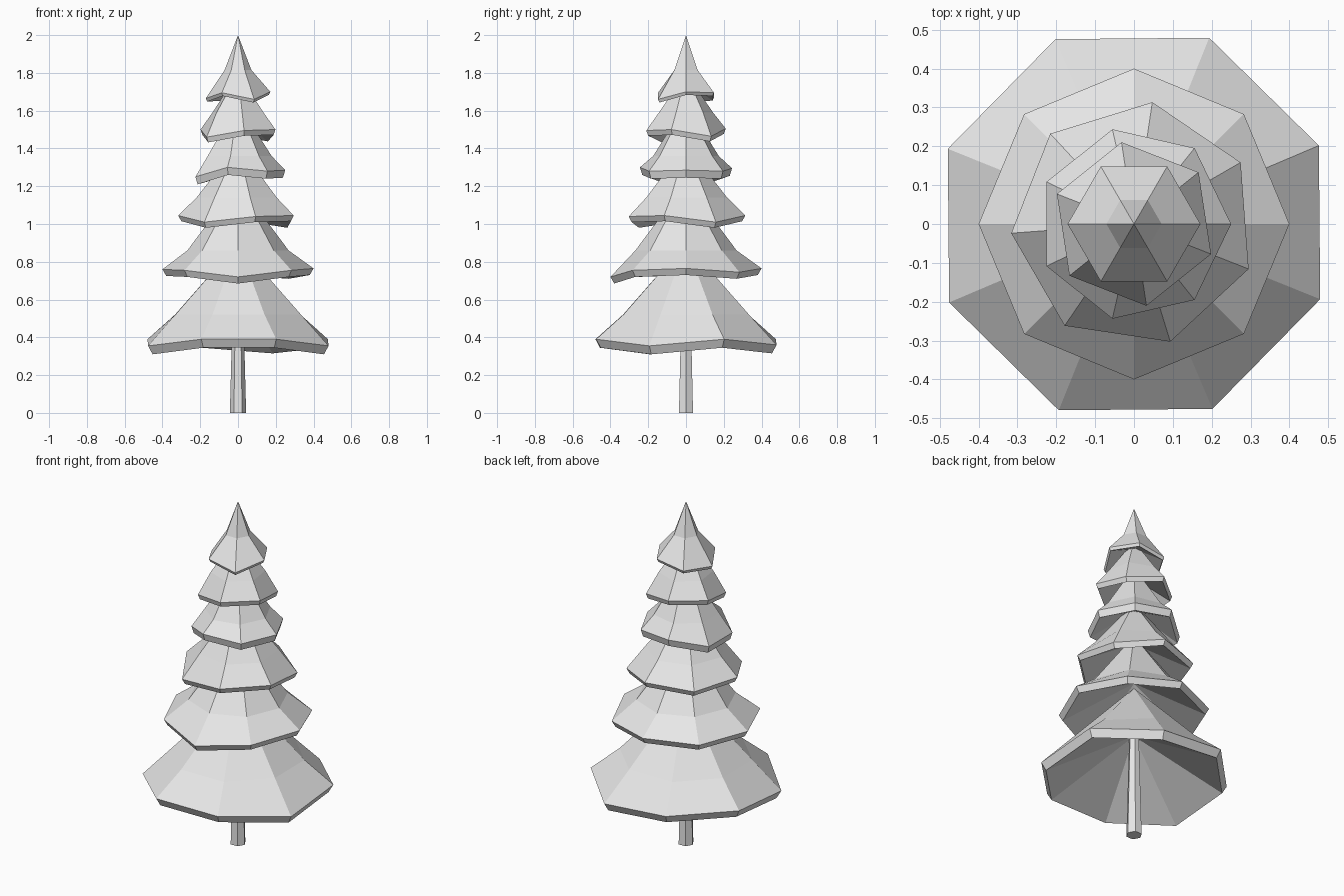
import bpy, bmesh
from math import cos, sin, pi, radians

cube = bpy.data.objects.get("Cube")
if cube:
    bpy.data.objects.remove(cube, do_unlink=True)

grey = bpy.data.materials.new("pale_grey")
grey.use_nodes = True
colour = (0.8, 0.8, 0.8, 1)
grey.diffuse_color = colour
grey.node_tree.nodes["Principled BSDF"].inputs["Base Color"].default_value = colour


def ring(bm, radius, heights, start):
    """Polygon ring with one height per corner."""
    n = len(heights)
    angles = [radians(start) + 2 * pi * i / n for i in range(n)]
    return [bm.verts.new((radius * cos(a), radius * sin(a), z))
            for a, z in zip(angles, heights)]


def bridge(bm, low, high):
    n = len(low)
    for i in range(n):
        j = (i + 1) % n
        bm.faces.new((low[i], low[j], high[j], high[i]))


def fan(bm, loop, z):
    tip = bm.verts.new((0, 0, z))
    for i, v in enumerate(loop):
        bm.faces.new((v, loop[(i + 1) % len(loop)], tip))


def finish(bm, name):
    bmesh.ops.recalc_face_normals(bm, faces=bm.faces)
    mesh = bpy.data.meshes.new(name)
    bm.to_mesh(mesh)
    bm.free()
    mesh.materials.append(grey)
    bpy.context.collection.objects.link(bpy.data.objects.new(name, mesh))


def branch_tier(name, radius, start, rim, lip, bend, tip):
    """Drooping skirt: hollow underside, thin wavy rim, bent slope, pointed top."""
    bm = bmesh.new()
    n = len(rim)
    under = ring(bm, radius * 0.95, [z - lip for z in rim], start)
    edge = ring(bm, radius, rim, start)
    slope = ring(bm, bend[0], [bend[1]] * n, start)
    fan(bm, under, sum(rim) / n - lip + radius * 0.53)
    bridge(bm, under, edge)
    bridge(bm, edge, slope)
    fan(bm, slope, tip)
    finish(bm, name)


# Branch tiers: radius, first corner angle, rim heights, lip, bend (radius, z), tip
branch_tier("bottom_branches", 0.517, 23,
            [0.39, 0.36, 0.39, 0.39, 0.355, 0.39, 0.39, 0.355], 0.045, (0.36, 0.52), 0.9)
branch_tier("second_branches", 0.4, 0,
            [0.765, 0.745, 0.765, 0.755, 0.76, 0.755, 0.72, 0.755], 0.035, (0.268, 0.86), 1.22)
branch_tier("third_branches", 0.317, 30,
            [1.01, 1.045, 1.03, 1.045, 1.01, 1.04, 1.045], 0.03, (0.22, 1.14), 1.42)
branch_tier("fourth_branches", 0.25, 0,
            [1.285, 1.28, 1.295, 1.25, 1.25, 1.3, 1.28], 0.04, (0.178, 1.36), 1.64)
branch_tier("fifth_branches", 0.213, 38.7,
            [1.465, 1.505, 1.5, 1.46, 1.495, 1.5], 0.028, (0.145, 1.59), 1.8)
branch_tier("top_branches", 0.171, 0,
            [1.7, 1.695, 1.67, 1.665, 1.695, 1.66], 0.017, (0.071, 1.815), 2.0)

# Tapered six-sided trunk
bm = bmesh.new()
foot = ring(bm, 0.043, [0] * 6, 0)
neck = ring(bm, 0.026, [0.65] * 6, 0)
bm.faces.new(foot)
bm.faces.new(neck)
bridge(bm, foot, neck)
finish(bm, "trunk")
